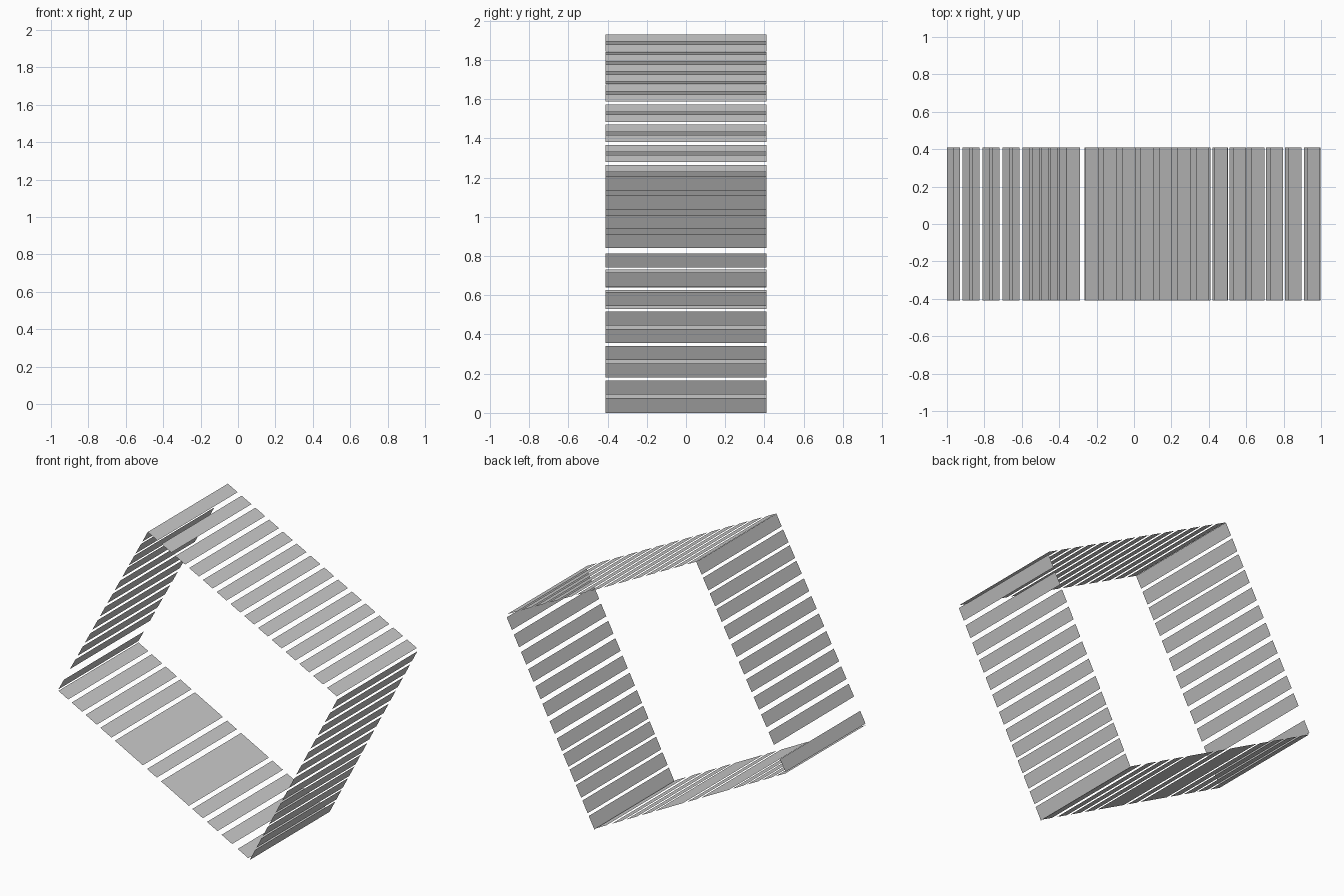
import bpy

if "Cube" in bpy.data.objects:
    bpy.data.objects.remove(bpy.data.objects["Cube"])

HALF = 0.41  # half depth of every slat along y

# Corner line of each side, as (x, z) end points of a tilted rectangle
TOP_LEFT, RIGHT = (-0.36, 1.93), (0.995, 1.228)
RIGHT_LOW, BOTTOM, LEFT = (0.998, 1.207), (0.37, 0.0), (-1.0, 0.73)
LEFT_UP, FOOT = (-1.0, 0.74), (0.36, 0.01)


def slats(name, start, end, spans):
    """Flat slats along the line start-end; spans are fractions of the line."""
    verts, faces = [], []
    for a, b in spans:
        n = len(verts)
        for t, y in ((a, -HALF), (b, -HALF), (b, HALF), (a, HALF)):
            x = start[0] + (end[0] - start[0]) * t
            z = start[1] + (end[1] - start[1]) * t
            verts.append((x, y, z))
        faces.append((n, n + 1, n + 2, n + 3))
    mesh = bpy.data.meshes.new(name)
    mesh.from_pydata(verts, [], faces)
    obj = bpy.data.objects.new(name, mesh)
    bpy.context.collection.objects.link(obj)
    return obj


def fractions(spans, lo, hi):
    return [((a - lo) / (hi - lo), (b - lo) / (hi - lo)) for a, b in spans]


# Upper right side: 14 evenly spaced slats
pitch = 0.0985
top = [(-0.355 + pitch * k, -0.285 + pitch * k) for k in range(14)]
slats("top_slats", TOP_LEFT, RIGHT, fractions(top, -0.355, 0.9955))

# Lower right side: tighter spacing near the foot
tops = [0.077 + 0.088 * k for k in range(5)] + [0.518 + pitch * k for k in range(8)]
right = [(t - 0.072, t) for t in tops]
right[0] = (0.0, 0.077)
slats("right_slats", BOTTOM, RIGHT_LOW, fractions(right, 0.0, 1.2075))

# Upper left side: one wider gap at the bottom, tighter spacing at the top
starts = [0.74] + [0.893 + 0.0995 * k for k in range(8)] + [1.678, 1.767, 1.857]
left = [(s, s + 0.072) for s in starts]
slats("left_slats", LEFT_UP, TOP_LEFT, fractions(left, 0.74, 1.93))

# Lower left side: narrow slats with two wide panels
base = [(-1.0, -0.93), (-0.905, -0.83), (-0.805, -0.725), (-0.70, -0.62),
        (-0.595, -0.395), (-0.365, -0.295), (-0.265, -0.065),
        (-0.04, 0.035), (0.065, 0.14), (0.17, 0.245), (0.285, 0.36)]
slats("base_slats", LEFT, FOOT, fractions(base, -1.0, 0.36))
